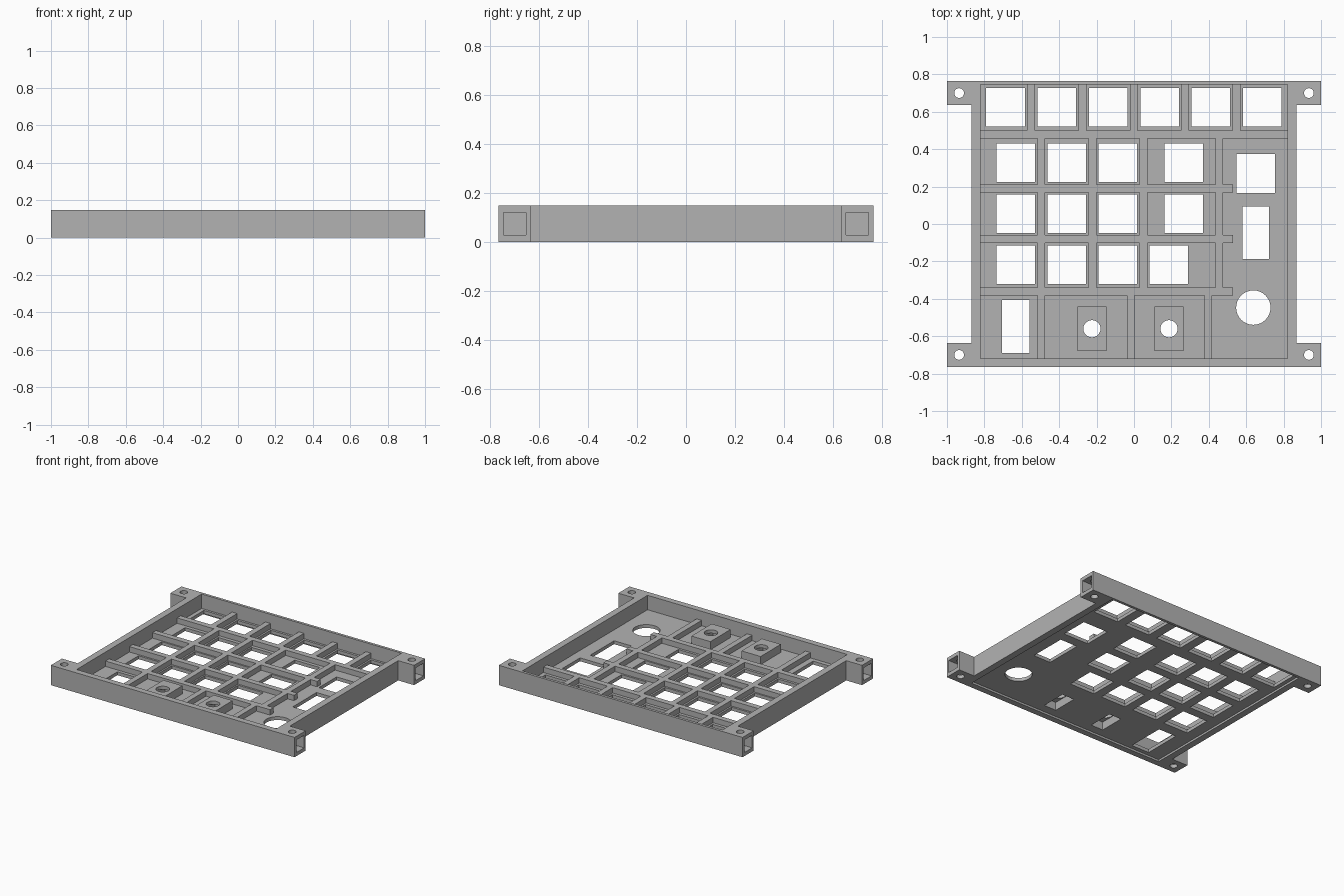
import bpy
import bmesh
from mathutils import Matrix, Vector

cube = bpy.data.objects.get("Cube")
if cube:
    bpy.data.objects.remove(cube, do_unlink=True)

grey = bpy.data.materials.new("plain grey")
grey.use_nodes = True
COLOR = (0.45, 0.45, 0.45, 1)
grey.diffuse_color = COLOR
grey.node_tree.nodes["Principled BSDF"].inputs["Base Color"].default_value = COLOR

HEIGHT = 0.147
FLOOR_LOW, FLOOR_TOP = 0.015, 0.04
RIB_TOP, BOSS_TOP = 0.08, 0.1


def box(bm, x0, x1, y0, y1, z0, z1):
    center = Vector((x0 + x1, y0 + y1, z0 + z1)) / 2
    size = Matrix.Diagonal((x1 - x0, y1 - y0, z1 - z0, 1))
    bmesh.ops.create_cube(bm, size=1, matrix=Matrix.Translation(center) @ size)


def cylinder(bm, x, y, radius, z0=-0.1, z1=0.3):
    bmesh.ops.create_cone(bm, cap_ends=True, segments=32, radius1=radius, radius2=radius,
                          depth=z1 - z0, matrix=Matrix.Translation((x, y, (z0 + z1) / 2)))


def make(name, bm):
    mesh = bpy.data.meshes.new(name)
    bm.to_mesh(mesh)
    bm.free()
    mesh.materials.append(grey)
    obj = bpy.data.objects.new(name, mesh)
    bpy.context.collection.objects.link(obj)
    return obj


def cut(obj, *cutters):
    """Subtract each cutter mesh, bake the result and drop the cutters."""
    for bm in cutters:
        tool = make("cutter", bm)
        tool.hide_render = True
        mod = obj.modifiers.new("cut", 'BOOLEAN')
        mod.operation, mod.solver, mod.object = 'DIFFERENCE', 'EXACT', tool
        graph = bpy.context.evaluated_depsgraph_get()
        baked = bpy.data.meshes.new_from_object(obj.evaluated_get(graph))
        obj.modifiers.clear()
        obj.data = baked
        bpy.data.objects.remove(tool, do_unlink=True)


# Outer frame, open above and below
body, hollow = bmesh.new(), bmesh.new()
box(body, -0.87, 0.87, -0.765, 0.765, 0, HEIGHT)
box(hollow, -0.82, 0.82, -0.72, 0.745, -0.1, 0.3)
cut(make("frame", body), hollow)

# Hollow corner ears with screw holes
for sx, side in ((1, "left"), (-1, "right")):
    for sy, end in ((1, "back"), (-1, "front")):
        ear, pocket, screw = bmesh.new(), bmesh.new(), bmesh.new()
        xs = sorted((sx * 0.87, sx))
        box(ear, *xs, *sorted((sy * 0.635, sy * 0.765)), 0, HEIGHT)
        xs = sorted((sx * 0.88, sx * 1.1))
        box(pocket, *xs, *sorted((sy * 0.653, sy * 0.745)), 0.027, 0.12)
        cylinder(screw, sx * 0.935, sy * 0.7, 0.026)
        cut(make(f"{end}_{side}_ear", ear), pocket, screw)

# Floor plate with windows
floor, windows = bmesh.new(), bmesh.new()
box(floor, -0.82, 0.82, -0.72, 0.745, FLOOR_LOW, FLOOR_TOP)


def window(x, y, w=0.206, d=0.206):
    box(windows, x - w / 2, x + w / 2, y - d / 2, y + d / 2, -0.1, 0.3)


for i in range(6):
    window(-0.687 + i * 0.2745, 0.625)
for y, last in ((0.328, 0.267), (0.055, 0.267), (-0.218, 0.185)):
    for x in (-0.633, -0.36, -0.087, last):
        window(x, y)
window(0.65, 0.27)
window(0.65, -0.047, 0.142, 0.28)
window(-0.633, -0.547, 0.146, 0.284)
cylinder(windows, 0.638, -0.447, 0.092)

# Bosses hollowed from below, each with a round hole
BOSSES = (-0.225, 0.187)
BOSS_Y = -0.56
for x in BOSSES:
    window(x, BOSS_Y, 0.1, 0.19)
cut(make("floor_plate", floor), windows)
for i, x in enumerate(BOSSES):
    boss, pocket, hole = bmesh.new(), bmesh.new(), bmesh.new()
    box(boss, x - 0.078, x + 0.078, BOSS_Y - 0.119, BOSS_Y + 0.119, FLOOR_TOP, BOSS_TOP)
    box(pocket, x - 0.05, x + 0.05, BOSS_Y - 0.095, BOSS_Y + 0.095, -0.1, 0.075)
    cylinder(hole, x, BOSS_Y, 0.046)
    cut(make(f"boss_{i + 1}", boss), pocket, hole)

# Ribs across the floor, then the ribs between them
ribs = bmesh.new()
CROSS = (0.478, 0.19, -0.08, -0.36)
HALF = 0.021
for y, end in zip(CROSS, (0.82, 0.53, 0.53, 0.53)):
    box(ribs, -0.82, end, y - HALF, y + HALF, FLOOR_TOP, RIB_TOP)


def uprights(centers, low, high):
    for x in centers:
        box(ribs, x - HALF, x + HALF, low + HALF, high - HALF, FLOOR_TOP, RIB_TOP)


uprights([-0.55 + i * 0.2745 for i in range(5)], CROSS[0], 0.745 + HALF)
for high, low in zip(CROSS, CROSS[1:]):
    uprights((-0.496, -0.222, 0.05, 0.456), low, high)
uprights((-0.496, -0.017, 0.397), -0.72 - HALF, CROSS[3])
make("ribs", ribs)
